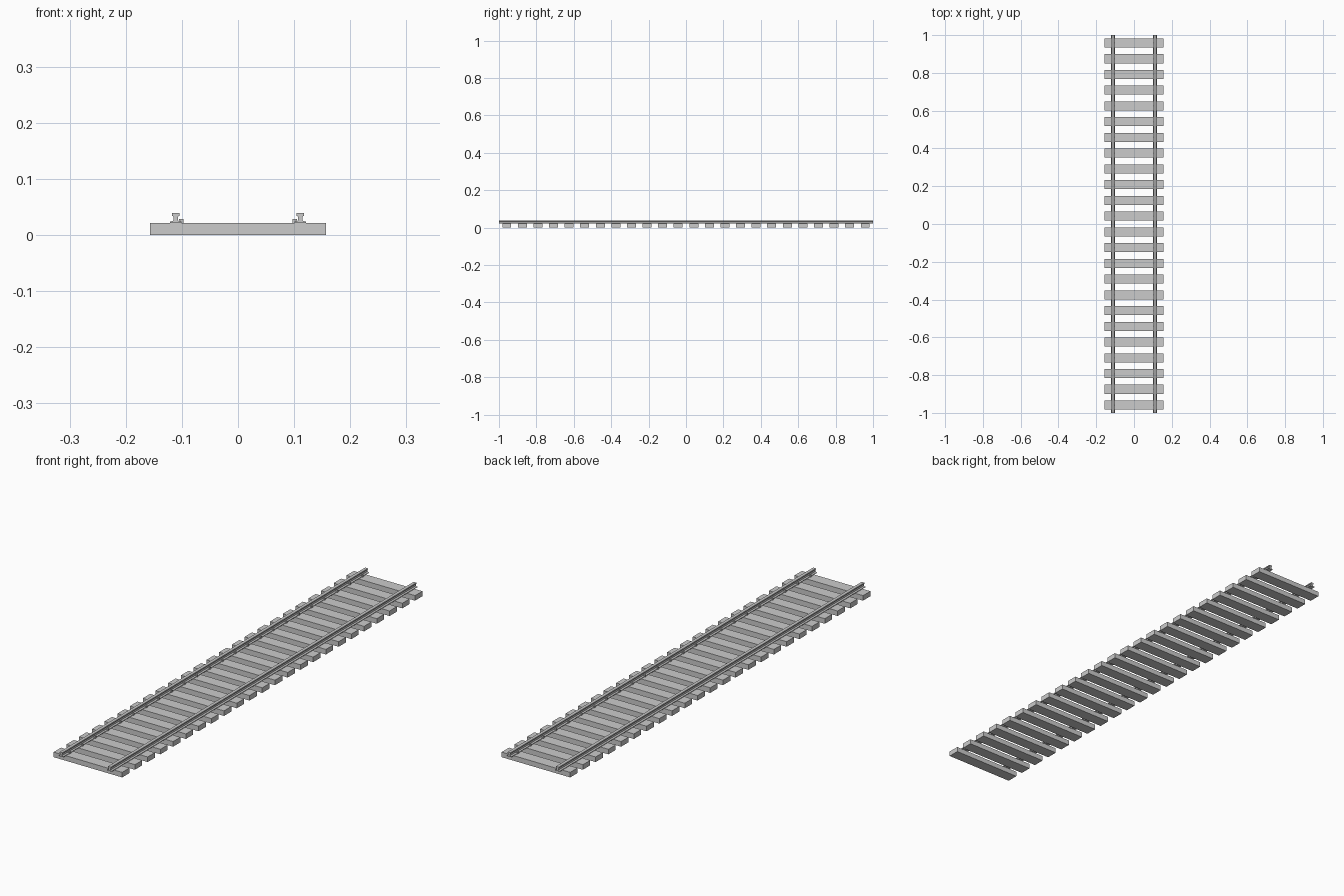
import bpy, bmesh

if "Cube" in bpy.data.objects:
    bpy.data.objects.remove(bpy.data.objects["Cube"])

COUNT = 24
PITCH = 2.0 / COUNT
RAIL_X = 0.111


def extrude_profile(name, pts, y0, y1):
    """Extrude an (x, z) outline along y."""
    bm = bmesh.new()
    face = bm.faces.new([bm.verts.new((x, y0, z)) for x, z in pts])
    ext = bmesh.ops.extrude_face_region(bm, geom=[face])
    verts = [g for g in ext["geom"] if isinstance(g, bmesh.types.BMVert)]
    bmesh.ops.translate(bm, verts=verts, vec=(0, y1 - y0, 0))
    bmesh.ops.recalc_face_normals(bm, faces=bm.faces)
    mesh = bpy.data.meshes.new(name)
    bm.to_mesh(mesh)
    bm.free()
    ob = bpy.data.objects.new(name, mesh)
    bpy.context.collection.objects.link(ob)
    return ob


def repeat(ob):
    mod = ob.modifiers.new("along_track", "ARRAY")
    mod.count = COUNT
    mod.use_relative_offset = False
    mod.use_constant_offset = True
    mod.constant_offset_displace = (0, PITCH, 0)


first = -1 + PITCH / 2

# Sleepers
sleeper = extrude_profile("sleepers", [(-0.157, 0), (0.157, 0), (0.157, 0.021), (-0.157, 0.021)],
                          first - 0.024, first + 0.024)
repeat(sleeper)

# Half rail section: foot, web, head
half = [(0.0105, 0.021), (0.0105, 0.0235), (0.004, 0.0255), (0.004, 0.033),
        (0.007, 0.0345), (0.007, 0.038), (0.0062, 0.039)]
section = half + [(-x, z) for x, z in reversed(half)]

# Spike: shank beside the rail foot, head hooked over it
spike = [(-0.0135, 0.019), (-0.0105, 0.019), (-0.0105, 0.0235), (-0.006, 0.0255),
         (-0.006, 0.0285), (-0.0135, 0.0285)]

for side, label in ((1, "right"), (-1, "left")):
    extrude_profile(label + "_rail", [(side * (RAIL_X + x), z) for x, z in section], -1, 1)
    clip = extrude_profile(label + "_spikes", [(side * (RAIL_X + x), z) for x, z in spike],
                           first - 0.004, first + 0.004)
    repeat(clip)
